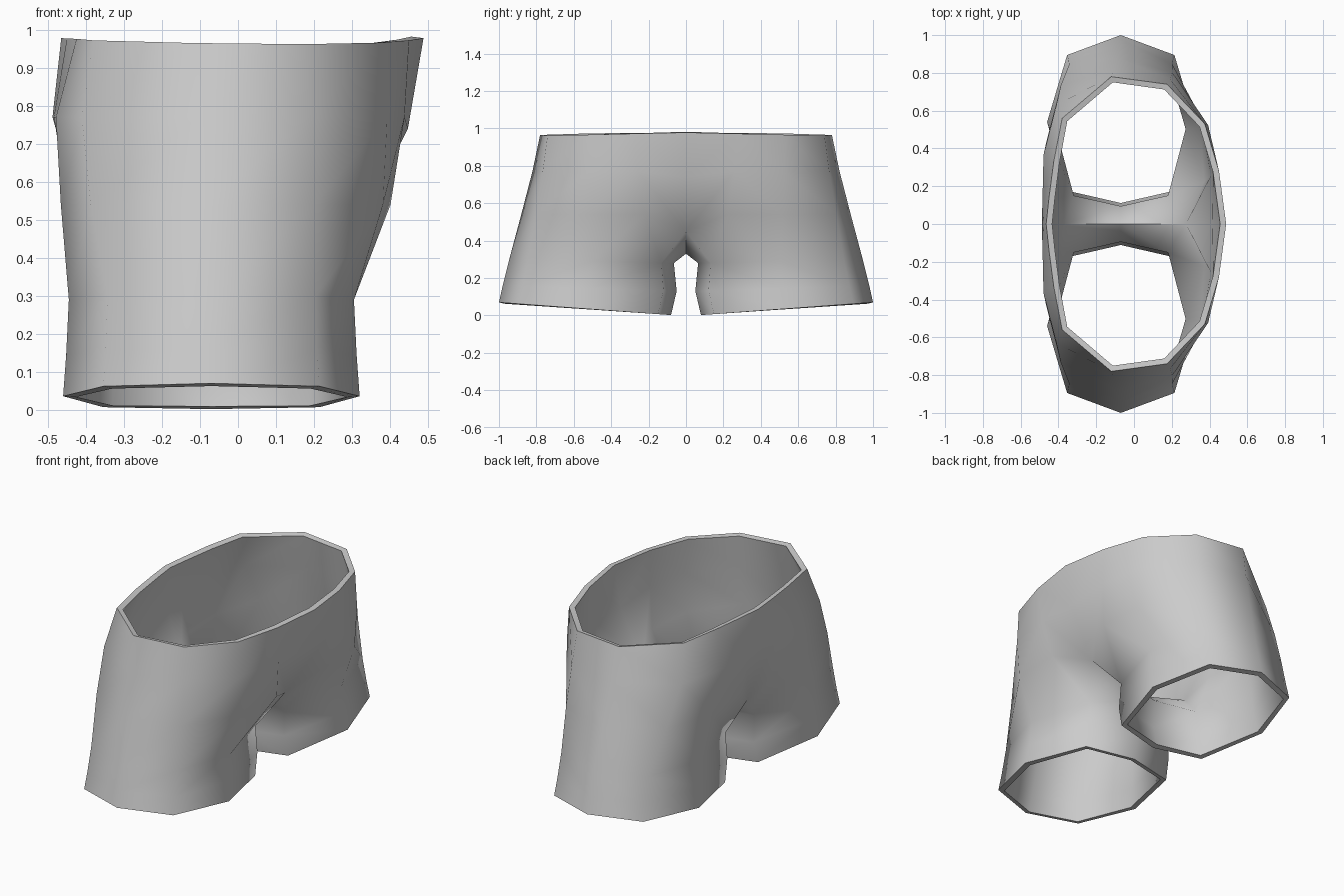
import bpy, bmesh, math
from mathutils import Vector

if "Cube" in bpy.data.objects:
    bpy.data.objects.remove(bpy.data.objects["Cube"])

# Waist outline for one half, from front centre round the side to back centre
waist = [(-.465, 0, .978), (-.45, .14, .977), (-.425, .33, .976), (-.38, .56, .972),
         (-.12, .78, .965), (.175, .74, .962), (.375, .53, .966), (.45, .28, .972), (.488, 0, .978)]


def leg_ring(cx, cy, rx, ry, z, dz):
    """Eight-sided, slightly squared leg section; 0 is front-inner, 7 the inner side."""
    out = []
    for i in range(8):
        a = math.radians(225 - 45 * i)
        c, s = math.cos(a), math.sin(a)
        if i % 2 == 0:                       # corner points
            c *= 1.03
            s *= 1.2 if s < 0 else 1.09
        out.append(Vector((cx + rx * c, cy + ry * s, z + dz * s)))
    return out


# Leg sections, then the hip sections blended towards the waist
leg0 = leg_ring(-.07, .54, .39, .46, .036, .034)
leg1 = leg_ring(-.07, .515, .382, .465, .145, .015)
leg2 = leg_ring(-.07, .505, .375, .44, .29, .01)
top = [Vector(p) for p in waist[1:8]]


def hip(blends, z, push):
    out = []
    for k, t in enumerate(blends):
        p = leg2[k].lerp(top[k], t)
        p.x += push[k]
        p.z = z
        out.append(p)
    return out


hip1 = hip((.6, .45, .39, .39, .39, .45, .6), .54, (-.04, -.03, -.03, 0, .01, .045, .05))
hip2 = hip((.9, .8, .75, .75, .75, .75, .85), .77, (-.045, -.05, -.04, 0, .01, .035, .025))

bm = bmesh.new()
rings = [[bm.verts.new(p) for p in r] for r in (leg0, leg1, leg2, hip1, hip2, top)]

# Centre-line points: crotch, front seam and back seam
crotch_f, crotch_m, crotch_b, front, front_top, back, back_top = [bm.verts.new(p) for p in (
    (-.39, 0, .43), (-.07, 0, .33), (.30, 0, .45),
    (-.488, 0, .77), waist[0], (.447, 0, .74), waist[8])]

# Leg tubes
for a, b in zip(rings[:2], rings[1:3]):
    for i in range(8):
        j = (i + 1) % 8
        bm.faces.new((a[i], a[j], b[j], b[i]))
# Hips up to the waist
for a, b in zip(rings[2:5], rings[3:6]):
    for i in range(6):
        bm.faces.new((a[i], a[i + 1], b[i + 1], b[i]))
# Crotch bridge and seams
l2, h1, h2, w = rings[2:]
for f in ((l2[7], l2[0], crotch_f, crotch_m), (l2[6], l2[7], crotch_m, crotch_b),
          (crotch_f, l2[0], h1[0]), (crotch_f, h1[0], h2[0], front),
          (front, h2[0], w[0], front_top),
          (crotch_b, h1[6], l2[6]), (crotch_b, back, h2[6], h1[6]),
          (back, back_top, w[6], h2[6])):
    bm.faces.new(f)
bmesh.ops.recalc_face_normals(bm, faces=bm.faces[:])
outer = max(bm.faces, key=lambda f: f.calc_center_median().y)
if outer.normal.y < 0:
    bmesh.ops.reverse_faces(bm, faces=bm.faces[:])

mesh = bpy.data.meshes.new("shorts")
bm.to_mesh(mesh)
bm.free()
shorts = bpy.data.objects.new("shorts", mesh)
bpy.context.collection.objects.link(shorts)
bpy.context.view_layer.objects.active = shorts
shorts.select_set(True)

# Mirror to the other leg and give the cloth thickness
m = shorts.modifiers.new("mirror", 'MIRROR')
m.use_axis = (False, True, False)
m.use_clip = True
s = shorts.modifiers.new("cloth", 'SOLIDIFY')
s.thickness = .032
s.offset = -1
for name in ("mirror", "cloth"):
    bpy.ops.object.modifier_apply(modifier=name)
bpy.ops.object.shade_smooth_by_angle(angle=math.radians(65))
